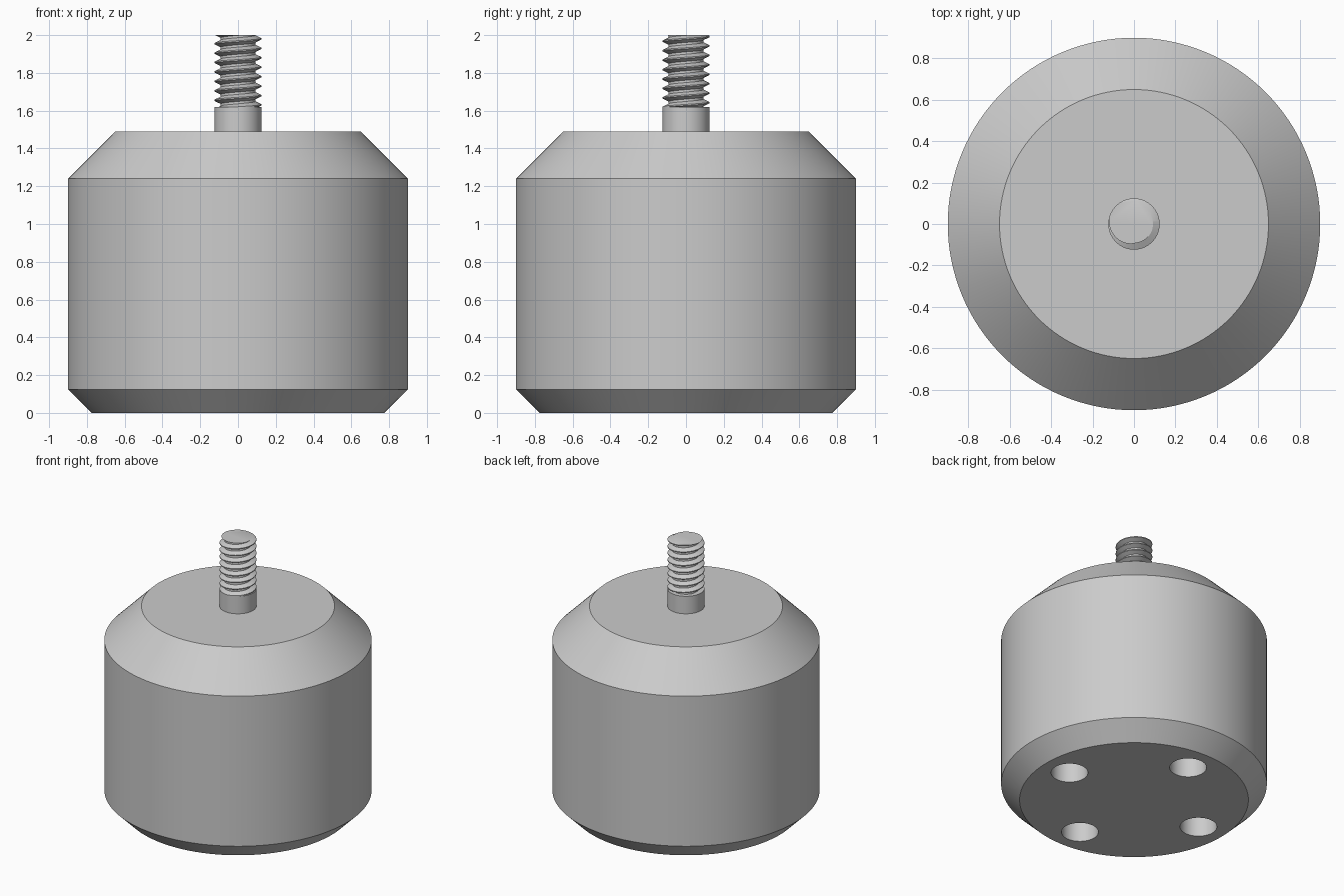
import bpy, bmesh
from math import cos, sin, pi, radians, floor

cube = bpy.data.objects.get("Cube")
if cube:
    bpy.data.objects.remove(cube, do_unlink=True)

grey = bpy.data.materials.new("plain_grey")
grey.use_nodes = True
grey.diffuse_color = (0.6, 0.6, 0.6, 1)
bsdf = next(n for n in grey.node_tree.nodes if n.type == 'BSDF_PRINCIPLED')
bsdf.inputs["Base Color"].default_value = grey.diffuse_color


def make_object(name, bm):
    """Turn a bmesh into a grey scene object."""
    bmesh.ops.recalc_face_normals(bm, faces=bm.faces)
    mesh = bpy.data.meshes.new(name)
    bm.to_mesh(mesh)
    bm.free()
    mesh.materials.append(grey)
    obj = bpy.data.objects.new(name, mesh)
    bpy.context.collection.objects.link(obj)
    return obj


def add_lathe(bm, profile, segments, centre=(0, 0)):
    """Closed solid of revolution from (radius, height) points."""
    rings = []
    for r, z in profile:
        rings.append([bm.verts.new((centre[0] + r * cos(2 * pi * i / segments),
                                    centre[1] + r * sin(2 * pi * i / segments), z))
                      for i in range(segments)])
    for low, high in zip(rings, rings[1:]):
        for i in range(segments):
            j = (i + 1) % segments
            bm.faces.new((low[i], low[j], high[j], high[i]))
    bm.faces.new(rings[0][::-1])
    bm.faces.new(rings[-1])


def shade(obj):
    bpy.ops.object.select_all(action='DESELECT')
    obj.select_set(True)
    bpy.context.view_layer.objects.active = obj
    bpy.ops.object.shade_smooth_by_angle(angle=radians(30))


# Chamfered body
bm = bmesh.new()
add_lathe(bm, [(0.775, 0), (0.9, 0.125), (0.9, 1.24), (0.65, 1.49)], 128)
body = make_object("body", bm)

# Four blind holes in the underside
bm = bmesh.new()
for k in range(4):
    a = k * pi / 2
    add_lathe(bm, [(0.125, -0.1), (0.125, 0.5)], 48, (0.57 * cos(a), 0.57 * sin(a)))
cutter = make_object("hole_cutter", bm)
cutter.hide_render = True
cut = body.modifiers.new("holes", 'BOOLEAN')
cut.operation = 'DIFFERENCE'
cut.solver = 'EXACT'
cut.object = cutter
bpy.context.view_layer.objects.active = body
bpy.ops.object.modifier_apply(modifier=cut.name)
bpy.data.objects.remove(cutter, do_unlink=True)
shade(body)

# Plain shank of the stud
SHANK_TOP, TOP = 1.62, 2.0
bm = bmesh.new()
add_lathe(bm, [(0.124, 1.485), (0.124, SHANK_TOP)], 64)
shade(make_object("stud_shank", bm))

# Helical thread: flat crest, sloped flanks, flat root
PITCH, CREST, ROOT, START = 0.05, 0.124, 0.092, 1.577
BREAKS = (0, 0.125, 0.4375, 0.6875)
SIDES = 64


def thread_radius(t):
    t -= floor(t + 1e-6)
    if t <= BREAKS[1]:
        return CREST
    if t < BREAKS[2]:
        return CREST + (ROOT - CREST) * (t - BREAKS[1]) / (BREAKS[2] - BREAKS[1])
    if t <= BREAKS[3]:
        return ROOT
    return ROOT + (CREST - ROOT) * (t - BREAKS[3]) / (1 - BREAKS[3])


bm = bmesh.new()
columns = []
for i in range(SIDES + 1):
    turn = i / SIDES
    column = []
    for m in range(-1, 11):
        for b in BREAKS:
            z = min(max(START + PITCH * (turn + m + b), SHANK_TOP), TOP)
            r = thread_radius((z - START) / PITCH - turn)
            column.append(bm.verts.new((r * cos(2 * pi * turn), r * sin(2 * pi * turn), z)))
    columns.append(column)
for left, right in zip(columns, columns[1:]):
    for k in range(len(left) - 1):
        bm.faces.new((left[k], right[k], right[k + 1], left[k + 1]))
bm.faces.new([c[-1] for c in columns[:-1]] + [columns[-1][-1]])
bmesh.ops.remove_doubles(bm, verts=bm.verts, dist=1e-5)
bmesh.ops.dissolve_degenerate(bm, edges=bm.edges, dist=1e-5)
shade(make_object("stud_thread", bm))
